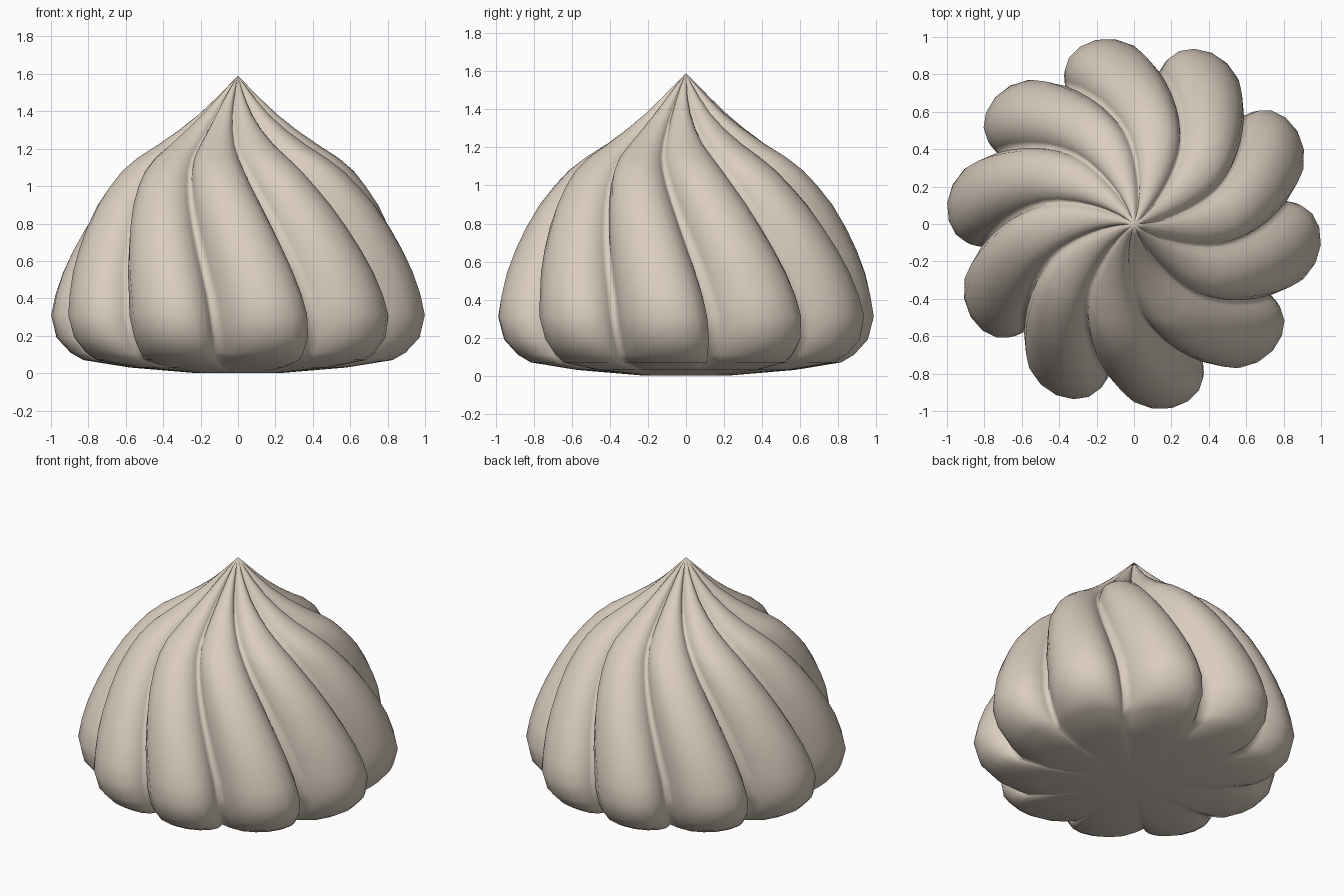
import bpy, bmesh, math

if "Cube" in bpy.data.objects:
    bpy.data.objects.remove(bpy.data.objects["Cube"])

LOBES = 10
START = 9.0  # angle of one valley at the base, degrees

# height, ridge radius, lobe depth, twist in degrees
PROFILE = [
    (0.000, 0.22, 0.06, 0), (0.030, 0.58, 0.09, 0), (0.070, 0.83, 0.15, 0),
    (0.110, 0.90, 0.18, 0), (0.190, 0.975, 0.20, 0), (0.310, 1.005, 0.205, -1),
    (0.420, 0.985, 0.21, -2.5), (0.540, 0.95, 0.21, -5), (0.660, 0.90, 0.215, -8),
    (0.780, 0.84, 0.22, -11.5), (0.900, 0.77, 0.23, -15.5), (1.000, 0.695, 0.24, -19.5),
    (1.080, 0.625, 0.25, -23), (1.150, 0.54, 0.26, -26.5), (1.220, 0.43, 0.27, -30),
    (1.300, 0.315, 0.28, -33.5), (1.380, 0.215, 0.28, -37), (1.460, 0.13, 0.27, -40),
    (1.530, 0.06, 0.25, -43),
]
# cross-section of one lobe: position across it, height (0 valley, 1 ridge)
LOBE = [(0.0, 0.0), (0.12, 0.36), (0.28, 0.75), (0.44, 0.94), (0.60, 1.0),
        (0.75, 0.93), (0.87, 0.76), (0.95, 0.5), (0.985, 0.25)]

# Swirled body lofted ring by ring
bm = bmesh.new()
rings = []
for z, radius, depth, twist in PROFILE:
    ring = []
    for i in range(LOBES):
        for t, h in LOBE:
            a = math.radians(START + twist + (i + t) * 360 / LOBES)
            r = radius * (1 - depth * (1 - h))
            ring.append(bm.verts.new((r * math.cos(a), r * math.sin(a), z)))
    rings.append(ring)

n = len(rings[0])
for low, high in zip(rings, rings[1:]):
    for j in range(n):
        k = (j + 1) % n
        bm.faces.new((low[j], low[k], high[k], high[j]))

# Pointed tip and closed base
tip = bm.verts.new((0, 0, 1.59))
base = bm.verts.new((0, 0, 0))
for j in range(n):
    k = (j + 1) % n
    bm.faces.new((rings[-1][j], rings[-1][k], tip))
    bm.faces.new((rings[0][k], rings[0][j], base))
bmesh.ops.recalc_face_normals(bm, faces=bm.faces)
for f in bm.faces:
    f.smooth = True

mesh = bpy.data.meshes.new("swirl_body")
bm.to_mesh(mesh)
bm.free()
body = bpy.data.objects.new("swirl_body", mesh)
bpy.context.collection.objects.link(body)

# Single cream colour
cream = bpy.data.materials.new("cream")
cream.diffuse_color = (0.70, 0.61, 0.52, 1)
cream.use_nodes = True
cream.node_tree.nodes["Principled BSDF"].inputs["Base Color"].default_value = cream.diffuse_color
mesh.materials.append(cream)
